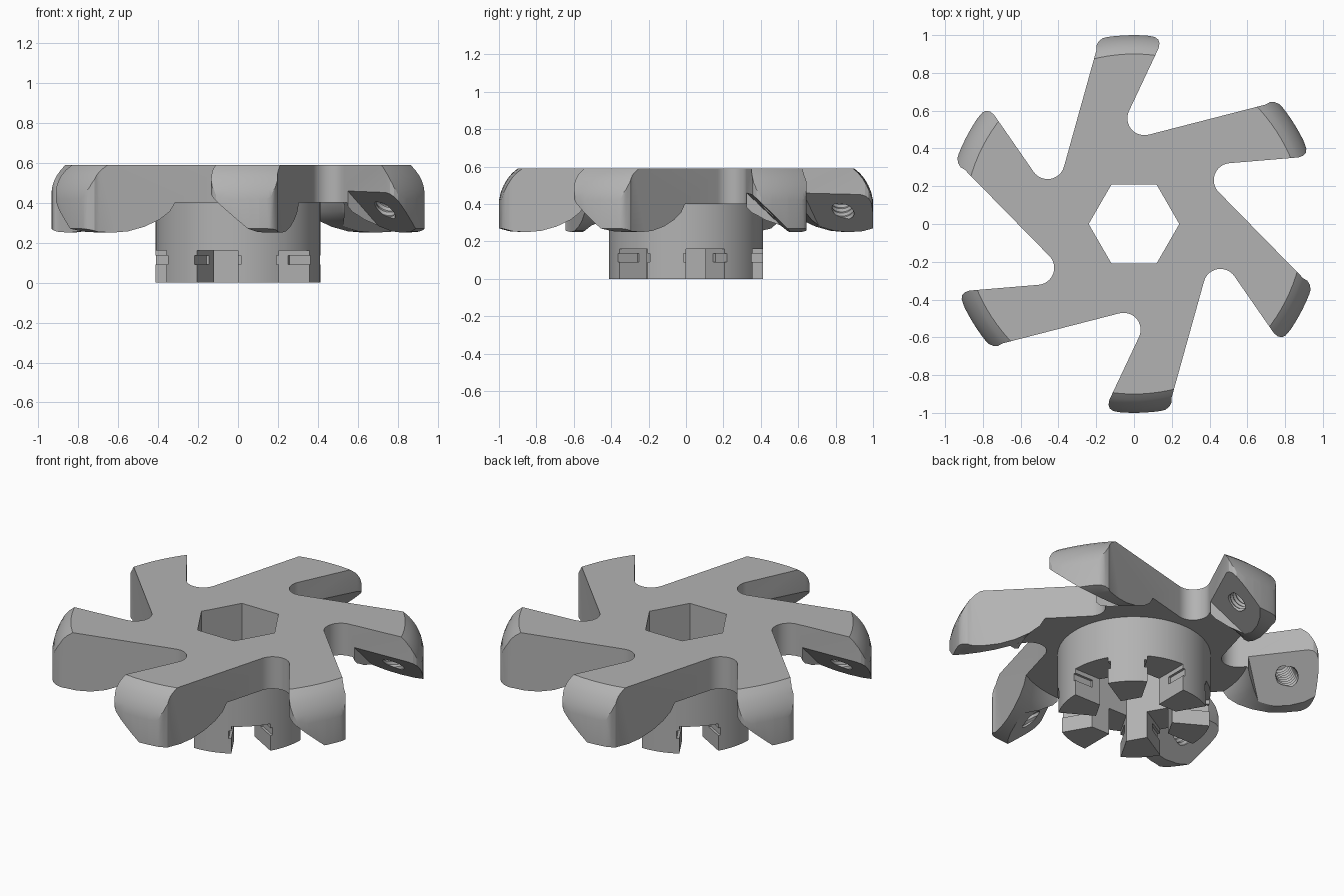
import bpy, bmesh
from math import cos, sin, pi, radians
from mathutils import Vector, Matrix

old = bpy.data.objects.get("Cube")
if old:
    bpy.data.objects.remove(old, do_unlink=True)

steel = bpy.data.materials.new("plain grey metal")
steel.use_nodes = True
grey = (0.45, 0.45, 0.45, 1)
steel.diffuse_color = grey
steel.node_tree.nodes["Principled BSDF"].inputs["Base Color"].default_value = grey


def finish(name, bm):
    bmesh.ops.recalc_face_normals(bm, faces=bm.faces)
    mesh = bpy.data.meshes.new(name)
    bm.to_mesh(mesh)
    bm.free()
    obj = bpy.data.objects.new(name, mesh)
    bpy.context.collection.objects.link(obj)
    return obj


def loft(bm, rings):
    """Skin closed rings of points and cap both ends."""
    loops = [[bm.verts.new(p) for p in ring] for ring in rings]
    n = len(loops[0])
    for a, b in zip(loops, loops[1:]):
        for i in range(n):
            bm.faces.new((a[i], a[(i + 1) % n], b[(i + 1) % n], b[i]))
    bm.faces.new(loops[0])
    bm.faces.new(loops[-1])


def prism(bm, outline, z0, z1):
    loft(bm, [[(x, y, z) for x, y in outline] for z in (z0, z1)])


def circle(r, n, z=0.0):
    return [Vector((r * cos(2 * pi * i / n), r * sin(2 * pi * i / n), z)) for i in range(n)]


def around(bm):
    """Repeat the contents six times about the z axis."""
    base = list(bm.verts) + list(bm.edges) + list(bm.faces)
    for k in range(1, 6):
        copy = bmesh.ops.duplicate(bm, geom=base)["geom"]
        verts = [g for g in copy if isinstance(g, bmesh.types.BMVert)]
        bmesh.ops.rotate(bm, verts=verts, matrix=Matrix.Rotation(k * pi / 3, 3, 'Z'))


def combine(obj, other, operation):
    mod = obj.modifiers.new(operation, 'BOOLEAN')
    mod.operation, mod.solver, mod.object = operation, 'EXACT', other
    bpy.context.view_layer.update()
    graph = bpy.context.evaluated_depsgraph_get()
    mesh = bpy.data.meshes.new_from_object(obj.evaluated_get(graph))
    obj.modifiers.clear()
    obj.data = mesh
    bpy.data.objects.remove(other, do_unlink=True)


# Six-armed plate outline: one arm and its rounded notch, turned six times
arm = [(-0.37, 0.30), (-0.199, 0.92), (-0.199, 0.945), (-0.187, 0.967), (-0.165, 0.984)]
arm += [(sin(radians(a)), cos(radians(a))) for a in range(-8, 6, 2)]
arm += [(0.11, 0.99), (0.128, 0.977), (0.135, 0.957), (0.13, 0.93)]
for i in range(13):
    a = radians(153.4 + (284.5 - 153.4) * i / 12)
    arm.append((0.055 + 0.09 * cos(a), 0.56 + 0.09 * sin(a)))
arm = arm[1:]
outline = []
for k in range(6):
    turn = Matrix.Rotation(-k * pi / 3, 2)
    outline += [tuple(turn @ Vector(p)) for p in arm]
bm = bmesh.new()
prism(bm, outline, 0.1, 0.8)
body = finish("six_arm_hub", bm)

# Turned envelope: rounded outer shoulder, hanging lobes, flat web
profile = [(0.90, 0.59), (0.93, 0.565), (0.955, 0.535), (0.975, 0.50), (0.99, 0.465),
           (1.0, 0.42), (1.0, 0.27), (0.95, 0.255), (0.88, 0.25), (0.81, 0.257),
           (0.74, 0.28), (0.68, 0.315), (0.64, 0.355), (0.62, 0.40)]
bm = bmesh.new()
loft(bm, [circle(r, 120, z) for r, z in profile])
combine(body, finish("envelope", bm), 'INTERSECT')

# Slanted undercut on the clockwise side of every arm
along = Vector((cos(radians(63.4)), sin(radians(63.4)), 0))
across = Vector((along.y, -along.x, 0))
edge = Vector((-0.025, 0.60, 0))
section = [(0.12, 0.574), (-0.32, 0.156), (0.12, 0.156)]
bm = bmesh.new()
loft(bm, [[edge + along * t + across * s + Vector((0, 0, z)) for s, z in section]
          for t in (0.03, 0.75)])
around(bm)
combine(body, finish("undercut", bm), 'DIFFERENCE')

# Ridged blind hole in every slanted face
axis = Vector((-0.16, -0.02, 0.185)).normalized()
aim = Vector((0, 0, 1)).rotation_difference(axis).to_matrix()
mouth = Vector((-0.02, 0.84, 0.365))
steps = 22
rings = []
for i in range(steps + 1):
    h = -0.09 + 0.33 * i / steps
    r = 0.062 if i % 2 else 0.054
    rings.append([mouth + aim @ p for p in circle(r, 24, h)])
bm = bmesh.new()
loft(bm, rings)
around(bm)
combine(body, finish("ridged_hole", bm), 'DIFFERENCE')

# Round boss under the plate
bm = bmesh.new()
prism(bm, [p.xy for p in circle(0.412, 96)], 0, 0.45)
combine(body, finish("boss", bm), 'UNION')

# Hexagonal bore
bm = bmesh.new()
prism(bm, [p.xy for p in circle(0.24, 6)], -0.1, 0.8)
combine(body, finish("bore", bm), 'DIFFERENCE')

# Slots between the six lower teeth
start, stop = radians(-120), radians(-90)
bm = bmesh.new()
prism(bm, [(r * cos(a), r * sin(a)) for r, a in
           ((0.1, start), (0.6, start), (0.6, stop), (0.1, stop))], -0.1, 0.16)
around(bm)
combine(body, finish("tooth_slots", bm), 'DIFFERENCE')

# Shallow grooves on both walls of every slot
bm = bmesh.new()
for angle in (start, stop):
    out = Vector((cos(angle), sin(angle)))
    side = Vector((-out.y, out.x)) * 0.014
    prism(bm, [out * 0.29 - side, out * 0.5 - side, out * 0.5 + side, out * 0.29 + side],
          0.09, 0.135)
around(bm)
combine(body, finish("grooves", bm), 'DIFFERENCE')

# Single material and edge-aware smoothing
body.data.materials.clear()
body.data.materials.append(steel)
for poly in body.data.polygons:
    poly.material_index = 0
bpy.ops.object.select_all(action='DESELECT')
body.select_set(True)
bpy.context.view_layer.objects.active = body
bpy.ops.object.shade_smooth_by_angle(angle=radians(25))
